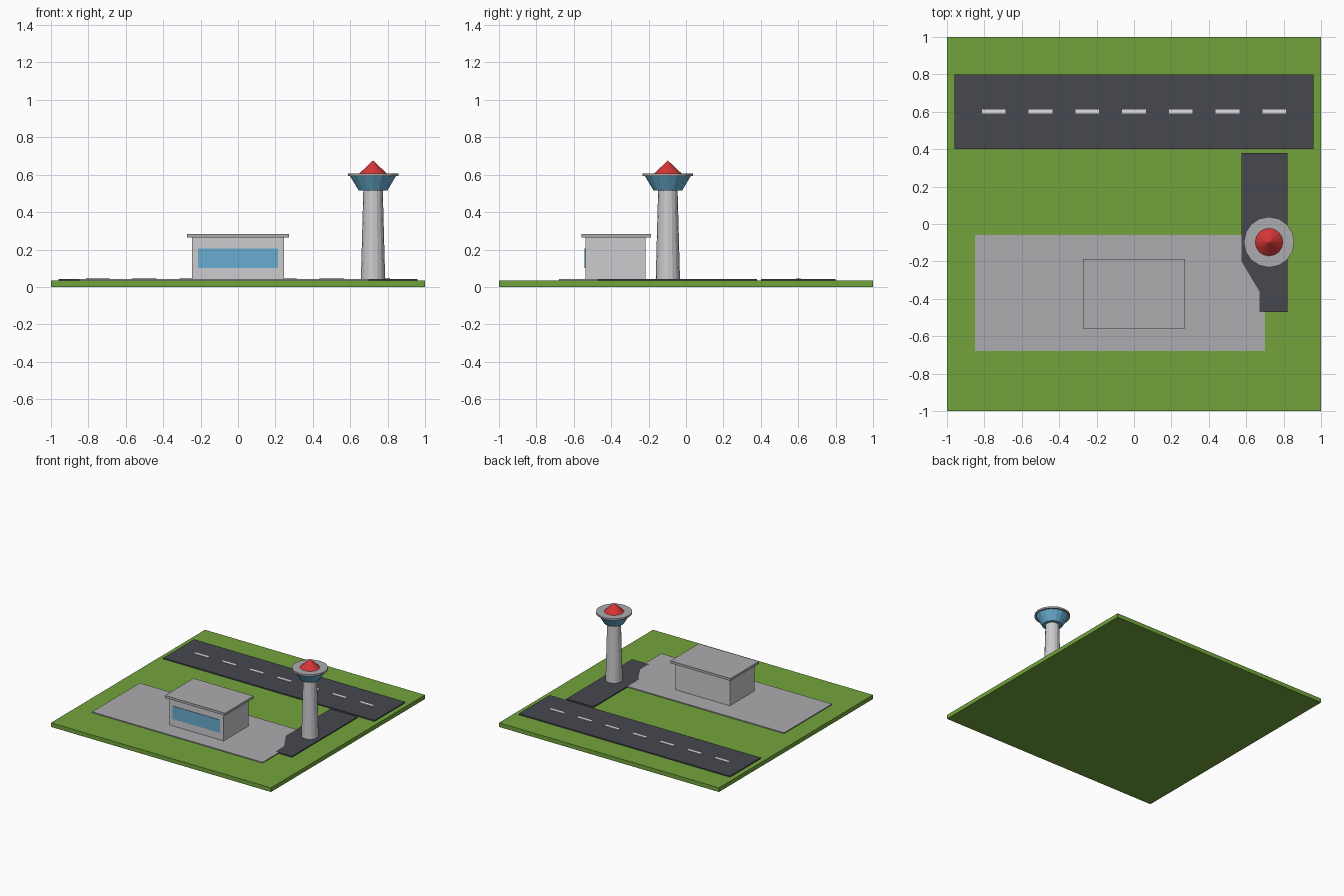
import bpy, bmesh, math

if "Cube" in bpy.data.objects:
    bpy.data.objects.remove(bpy.data.objects["Cube"])


def material(name, rgb):
    """Flat material from 0-255 sRGB, stored as linear."""
    lin = [((c / 255 + 0.055) / 1.055) ** 2.4 for c in rgb]
    m = bpy.data.materials.new(name)
    m.diffuse_color = (*lin, 1)
    m.use_nodes = True
    m.node_tree.nodes["Principled BSDF"].inputs["Base Color"].default_value = m.diffuse_color
    return m


GRASS = material("grass green", (114, 164, 60))
ASPHALT = material("dark asphalt", (71, 71, 80))
CONCRETE = material("concrete grey", (172, 172, 175))
WALL = material("light grey wall", (204, 204, 208))
GLASS = material("window blue", (104, 172, 208))
RED = material("roof red", (214, 54, 54))
WHITE = material("marking white", (225, 225, 225))


def finish(name, bm, mat):
    bmesh.ops.recalc_face_normals(bm, faces=bm.faces)
    me = bpy.data.meshes.new(name)
    bm.to_mesh(me)
    bm.free()
    me.materials.append(mat)
    ob = bpy.data.objects.new(name, me)
    bpy.context.collection.objects.link(ob)
    return ob


def prism(name, outline, z0, z1, mat):
    bm = bmesh.new()
    face = bm.faces.new([bm.verts.new((x, y, z0)) for x, y in outline])
    ext = bmesh.ops.extrude_face_region(bm, geom=[face], use_keep_orig=True)
    top = [v for v in ext["geom"] if isinstance(v, bmesh.types.BMVert)]
    bmesh.ops.translate(bm, verts=top, vec=(0, 0, z1 - z0))
    return finish(name, bm, mat)


def box(name, x0, x1, y0, y1, z0, z1, mat):
    return prism(name, [(x0, y0), (x1, y0), (x1, y1), (x0, y1)], z0, z1, mat)


def frustum(name, r0, r1, z0, z1, mat, sides=16):
    """Tapered round section on the tower axis."""
    bm = bmesh.new()
    bmesh.ops.create_cone(bm, cap_ends=True, segments=sides,
                          radius1=r0, radius2=r1, depth=z1 - z0)
    bmesh.ops.translate(bm, verts=bm.verts, vec=(0.722, -0.097, (z0 + z1) / 2))
    return finish(name, bm, mat)


# Ground and paved areas
box("grass_base", -1, 1, -1, 1, 0, 0.034, GRASS)
box("runway", -0.96, 0.96, 0.4, 0.8, 0.03, 0.043, ASPHALT)
box("apron", -0.85, 0.70, -0.68, -0.06, 0.03, 0.042, CONCRETE)
prism("taxiway", [(0.575, 0.38), (0.575, -0.2), (0.67, -0.36), (0.67, -0.47),
                  (0.82, -0.47), (0.82, 0.38)], 0.03, 0.0428, ASPHALT)

# Runway centre line
for i in range(7):
    x = (i - 3) * 0.25
    box(f"runway_dash_{i + 1}", x - 0.063, x + 0.063, 0.59, 0.612, 0.042, 0.047, WHITE)

# Terminal building
box("terminal_walls", -0.247, 0.247, -0.538, -0.217, 0.035, 0.264, WALL)
box("terminal_roof", -0.273, 0.273, -0.558, -0.188, 0.264, 0.284, CONCRETE)
box("terminal_window", -0.214, 0.214, -0.542, -0.537, 0.10, 0.206, GLASS)

# Control tower
shaft = frustum("tower_shaft", 0.065, 0.052, 0.035, 0.52, WALL)
frustum("tower_cab", 0.076, 0.122, 0.515, 0.592, GLASS)
frustum("tower_rim", 0.135, 0.135, 0.592, 0.606, CONCRETE)
frustum("tower_cone_roof", 0.074, 0, 0.606, 0.676, RED)
